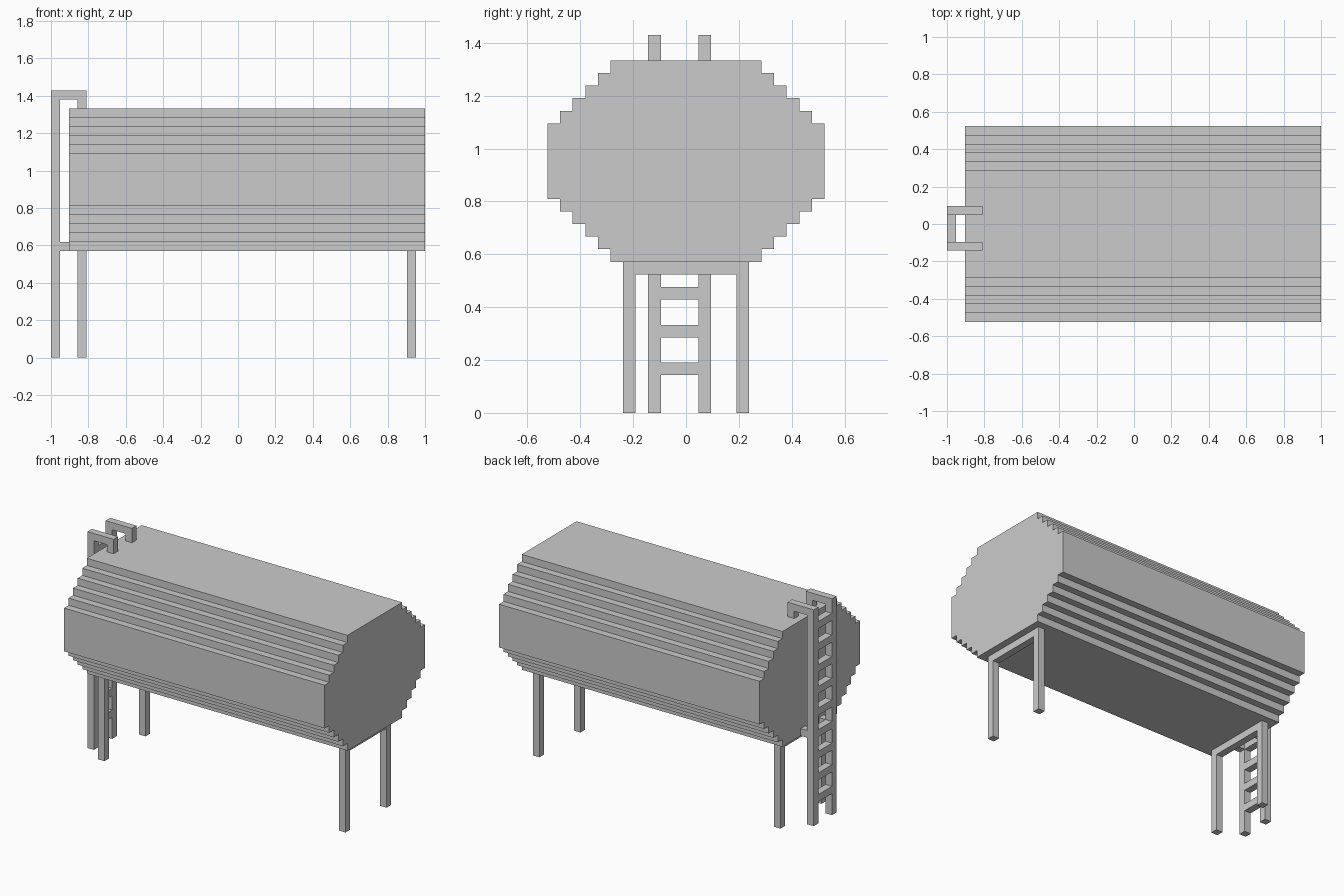
import bpy, bmesh
from mathutils import Vector

if "Cube" in bpy.data.objects:
    bpy.data.objects.remove(bpy.data.objects["Cube"])

U = 1 / 21  # grid step: the model is 42 steps long


def extrude_profile(name, points, offset):
    """Extrude a closed outline (in grid steps) along an offset vector."""
    bm = bmesh.new()
    face = bm.faces.new([bm.verts.new(Vector(p) * U) for p in points])
    geom = bmesh.ops.extrude_face_region(bm, geom=[face], use_keep_orig=True)["geom"]
    moved = [g for g in geom if isinstance(g, bmesh.types.BMVert)]
    bmesh.ops.translate(bm, verts=moved, vec=Vector(offset) * U)
    bmesh.ops.recalc_face_normals(bm, faces=bm.faces[:])
    mesh = bpy.data.meshes.new(name)
    bm.to_mesh(mesh)
    bm.free()
    obj = bpy.data.objects.new(name, mesh)
    bpy.context.collection.objects.link(obj)
    return obj


def box(name, x, y, z):
    """Box from (min, max) ranges in grid steps."""
    base = [(x[0], y[0], z[0]), (x[1], y[0], z[0]), (x[1], y[1], z[0]), (x[0], y[1], z[0])]
    return extrude_profile(name, base, (0, 0, z[1] - z[0]))


# Tank: stepped octagonal section, one quarter mirrored around the centre
quarter = [(11, 3)]
for i in range(5):
    quarter += [(10 - i, 3 + i), (10 - i, 4 + i)]
half = quarter + [(-y, z) for y, z in reversed(quarter)]
section = half + [(-y, -z) for y, z in half]
extrude_profile("tank", [(-19, y, 20 + z) for y, z in section], (40, 0, 0))

# Leg frames: two posts and a crossbar at each end
for end, x in (("left", -18), ("right", 19)):
    frame = [(-5, 0), (-4, 0), (-4, 11), (4, 11), (4, 0), (5, 0), (5, 12), (-5, 12)]
    extrude_profile(end + "_leg_frame", [(x, y, z) for y, z in frame], (1, 0, 0))

# Ladder rails: hooked over the tank top, with a brace to the tank end
rail = [(-21, 0), (-20, 0), (-20, 12), (-19, 12), (-19, 13), (-20, 13), (-20, 29),
        (-18, 29), (-18, 28), (-17, 28), (-17, 30), (-21, 30)]
for side, y in (("front", -3), ("back", 1)):
    extrude_profile(side + "_ladder_rail", [(x, y, z) for x, z in rail], (0, 1, 0))

# Ladder rungs
for i in range(1, 10):
    box(f"ladder_rung_{i}", (-21, -20), (-2, 1), (3 * i, 3 * i + 1))
